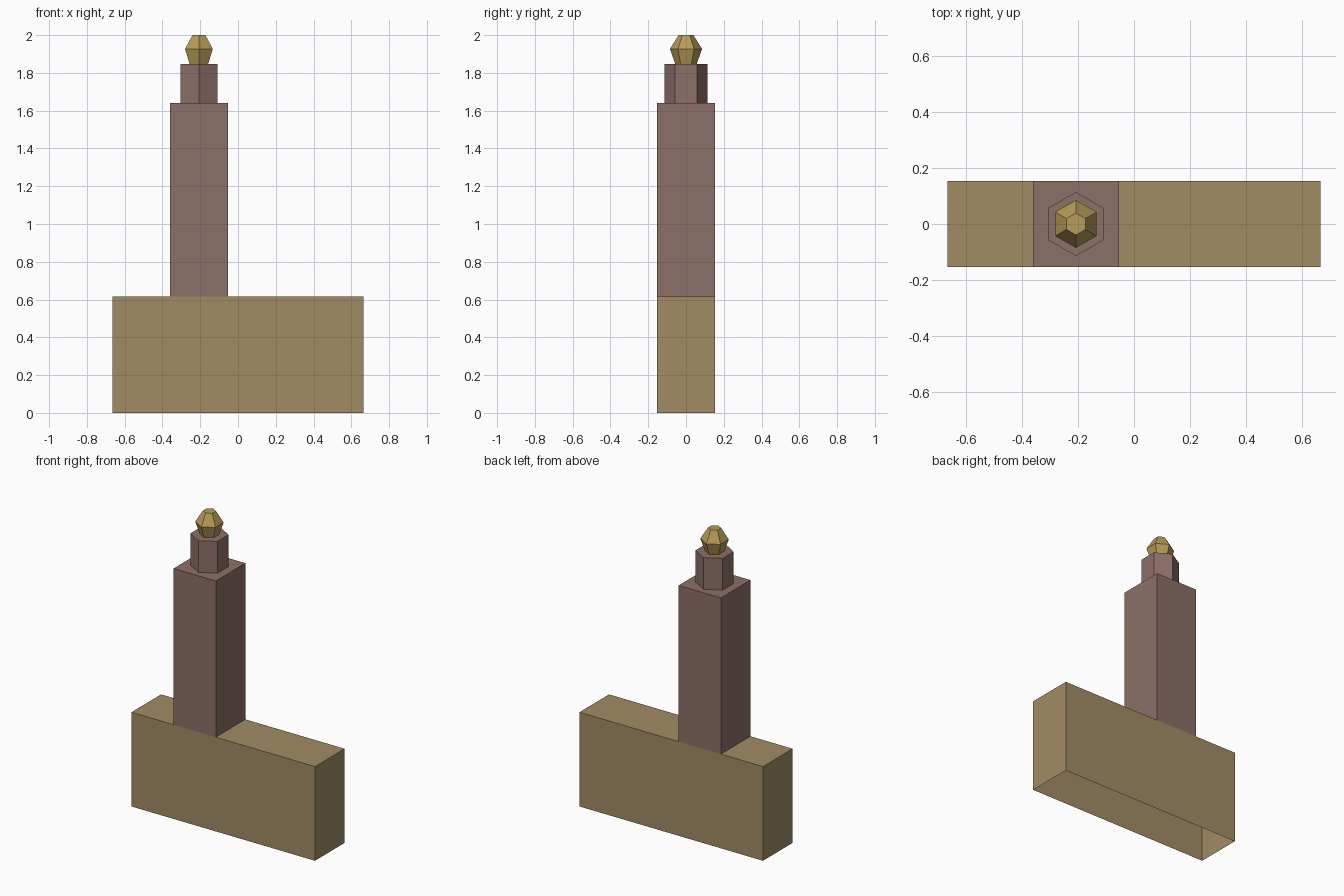
import bpy, bmesh
from math import cos, sin, pi

if "Cube" in bpy.data.objects:
    bpy.data.objects.remove(bpy.data.objects["Cube"])

TX = -0.207  # tower axis


def material(name, rgb):
    m = bpy.data.materials.new(name)
    m.diffuse_color = (*rgb, 1)
    m.use_nodes = True
    m.node_tree.nodes["Principled BSDF"].inputs["Base Color"].default_value = m.diffuse_color
    return m


def loft(name, rings, mat):
    """Open-bottomed flat-faced shell through stacked rings, capped on top."""
    bm = bmesh.new()
    loops = [[bm.verts.new(p) for p in ring] for ring in rings]
    for low, high in zip(loops, loops[1:]):
        n = len(low)
        for i in range(n):
            j = (i + 1) % n
            bm.faces.new((low[i], low[j], high[j], high[i]))
    bm.faces.new(loops[-1])
    mesh = bpy.data.meshes.new(name)
    bm.to_mesh(mesh)
    bm.free()
    mesh.materials.append(mat)
    obj = bpy.data.objects.new(name, mesh)
    bpy.context.collection.objects.link(obj)
    return obj


def rect(cx, hx, hy, z):
    return [(cx + sx * hx, sy * hy, z)
            for sx, sy in ((-1, -1), (1, -1), (1, 1), (-1, 1))]


def hexagon(r, z):
    return [(TX + r * cos(pi / 2 + k * pi / 3), r * sin(pi / 2 + k * pi / 3), z)
            for k in range(6)]


sand = material("sand", (0.36, 0.26, 0.13))
brick = material("brick", (0.27, 0.16, 0.14))
gold = material("gold", (0.47, 0.33, 0.10))

# Long hall, open underneath
loft("hall", [rect(0, 0.665, 0.153, z) for z in (0, 0.617)], sand)
# Square tower
loft("tower", [rect(TX, 0.153, 0.153, z) for z in (0.617, 1.64)], brick)
# Hexagonal drum
loft("drum", [hexagon(0.114, z) for z in (1.64, 1.848)], brick)
# Faceted onion cap
loft("dome", [hexagon(r, z) for r, z in
              ((0.057, 1.848), (0.085, 1.927), (0.039, 2.0))], gold)
